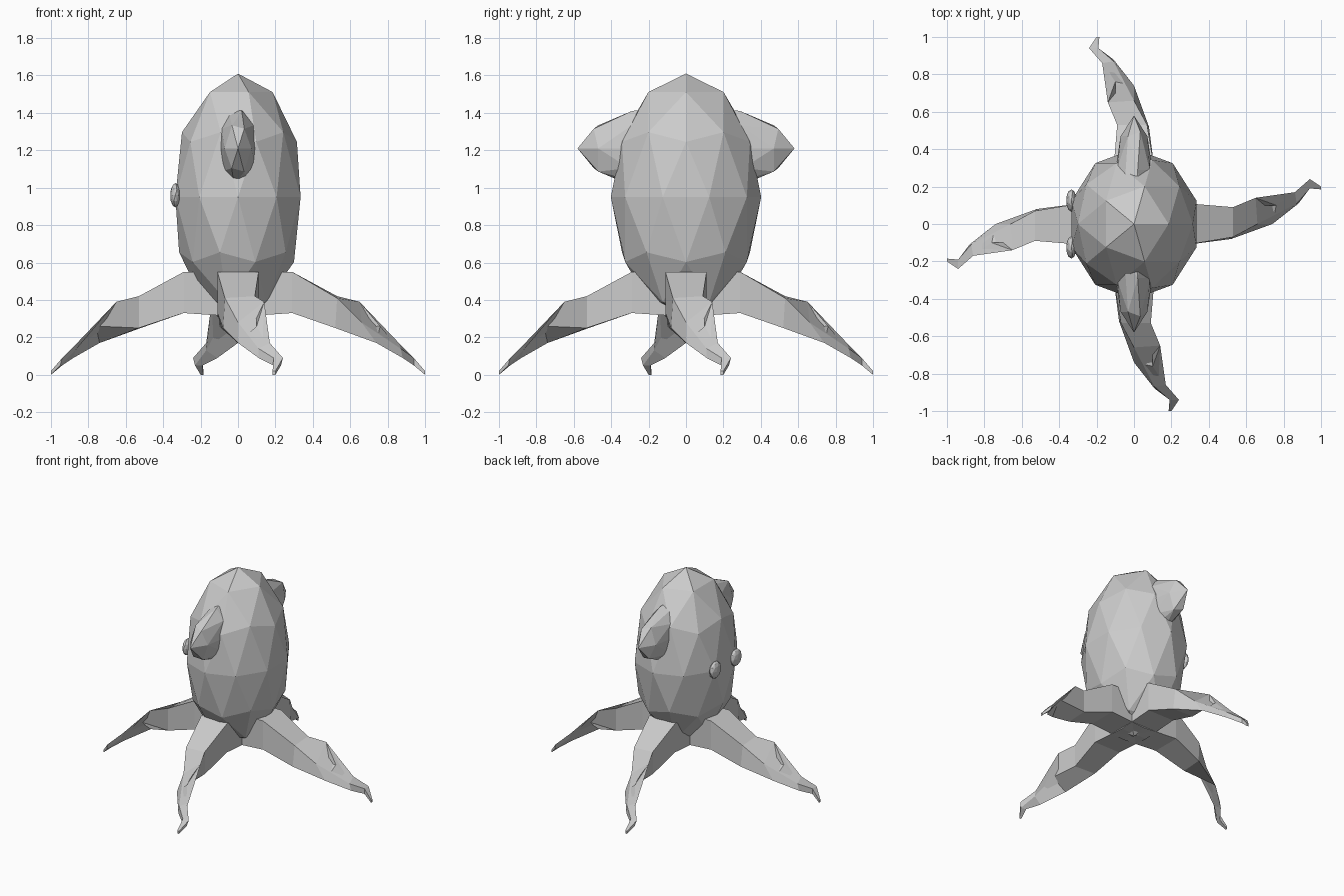
import bpy, bmesh
from math import pi
from mathutils import Matrix, Vector

if "Cube" in bpy.data.objects:
    bpy.data.objects.remove(bpy.data.objects["Cube"])

grey = bpy.data.materials.new("plain_grey")
grey.use_nodes = True
colour = (0.6, 0.6, 0.6, 1)
grey.diffuse_color = colour
grey.node_tree.nodes["Principled BSDF"].inputs["Base Color"].default_value = colour


def finish(name, bm):
    bmesh.ops.recalc_face_normals(bm, faces=bm.faces)
    mesh = bpy.data.meshes.new(name)
    bm.to_mesh(mesh)
    bm.free()
    mesh.materials.append(grey)
    obj = bpy.data.objects.new(name, mesh)
    bpy.context.collection.objects.link(obj)
    return obj


def faceted_ball(name, centre, radii):
    bm = bmesh.new()
    bmesh.ops.create_icosphere(bm, subdivisions=2, radius=1)
    bm.transform(Matrix.Translation(centre) @ Matrix.Diagonal((*radii, 1)))
    return finish(name, bm)


# Each section: upper left, lower left, lower right, upper right
sections = [
    [(0, .11, .55), (0, .11, .31), (0, -.11, .31), (0, -.11, .55)],
    [(.29, .11, .55), (.29, .11, .33), (.29, -.11, .33), (.29, -.11, .55)],
    [(.53, .09, .42), (.53, .09, .25), (.52, -.08, .25), (.53, -.07, .41)],
    [(.65, .14, .39), (.76, .10, .26), (.74, 0, .17), (.66, 0, .28)],
    [(.86, .17, .17), (.87, .17, .13), (.88, .11, .09), (.87, .11, .14)],
    [(.94, .24, .09), (.95, .23, .05), (.94, .19, .05), (.94, .19, .09)],
    [(1, .20, .02), (1, .20, 0), (1, .185, 0), (1, .185, .02)],
]


def tentacle(name, angle):
    bm = bmesh.new()
    rings = [[bm.verts.new(p) for p in ring] for ring in sections]
    for a, b in zip(rings, rings[1:]):
        for i in range(4):
            j = (i + 1) % 4
            bm.faces.new((a[i], a[j], b[j], b[i]))
    bm.faces.new(rings[0])
    bm.faces.new(rings[-1])
    bm.transform(Matrix.Rotation(angle, 4, "Z"))
    return finish(name, bm)


# Head, with one long ellipsoid through it forming both side fins
faceted_ball("body", Vector((0, 0, .95)), (.352, .402, .66))
faceted_ball("side_fins", Vector((0, 0, 1.21)), (.122, .58, .235))

# Eyes
for label, side in (("front_eye", -1), ("back_eye", 1)):
    faceted_ball(label, Vector((-.335, side * .125, .96)), (.028, .06, .065))

# Four tentacles
for k, label in enumerate(("left", "back", "right", "front")):
    tentacle(label + "_tentacle", k * pi / 2)
